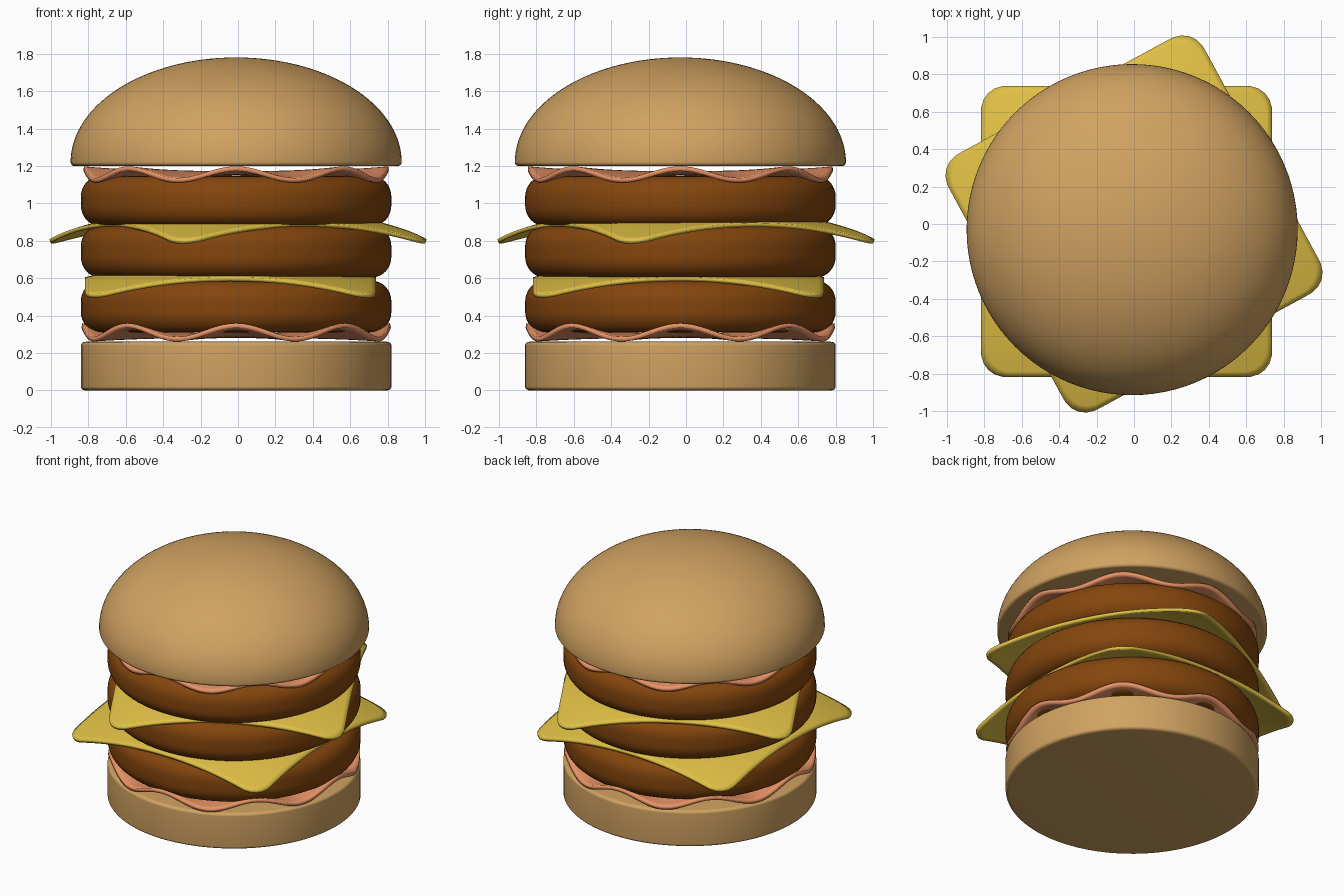
import bpy, bmesh, math

if "Cube" in bpy.data.objects:
    bpy.data.objects.remove(bpy.data.objects["Cube"])

CX, CY = -0.01, -0.03   # shared axis of the round layers


def material(name, rgb):
    m = bpy.data.materials.new(name)
    m.diffuse_color = (*rgb, 1)
    m.use_nodes = True
    m.node_tree.nodes["Principled BSDF"].inputs["Base Color"].default_value = m.diffuse_color
    return m


BUN = material("bread", (0.63, 0.36, 0.12))
MEAT = material("meat", (0.23, 0.06, 0.004))
CHEESE = material("cheese", (0.75, 0.53, 0.06))
BACON = material("bacon", (0.8, 0.29, 0.13))


def finish(name, bm, mat, loc, thickness=0):
    bmesh.ops.recalc_face_normals(bm, faces=bm.faces)
    me = bpy.data.meshes.new(name)
    bm.to_mesh(me)
    bm.free()
    ob = bpy.data.objects.new(name, me)
    bpy.context.collection.objects.link(ob)
    me.materials.append(mat)
    ob.location = loc
    if thickness:
        mod = ob.modifiers.new("thickness", 'SOLIDIFY')
        mod.thickness, mod.offset = thickness, 0
    bpy.ops.object.select_all(action='DESELECT')
    ob.select_set(True)
    bpy.context.view_layer.objects.active = ob
    bpy.ops.object.shade_smooth_by_angle(angle=math.radians(40))
    return ob


def rings(point, n_rings, n_seg, close_top):
    """Closed fan of rings: point(i, angle) gives the vertex on ring i."""
    bm = bmesh.new()
    rows = [[bm.verts.new(point(i, 2 * math.pi * k / n_seg)) for k in range(n_seg)]
            for i in range(n_rings)]
    for a, b in zip(rows, rows[1:]):
        for k in range(n_seg):
            j = (k + 1) % n_seg
            bm.faces.new((a[k], a[j], b[j], b[k]))
    bm.faces.new(rows[0])
    if close_top:
        bm.faces.new(rows[-1])
    return bm


def lathe(name, profile, mat, z):
    def point(i, a):
        r, h = profile[i]
        return r * math.cos(a), r * math.sin(a), h
    return finish(name, rings(point, len(profile), 96, True), mat, (CX, CY, z))


def arc(r0, z0, rad_r, rad_z, a0, a1, n):
    return [(r0 + rad_r * math.cos(math.radians(a0 + (a1 - a0) * i / n)),
             z0 + rad_z * math.sin(math.radians(a0 + (a1 - a0) * i / n)))
            for i in range(n + 1)]


def puck(name, radius, height, bev_r, bev_z, mat, z):
    prof = (arc(radius - bev_r, bev_z, bev_r, bev_z, -90, 0, 8)
            + arc(radius - bev_r, height - bev_z, bev_r, bev_z, 0, 90, 8))
    lathe(name, prof, mat, z)


def sheet(name, outline, height, mat, loc, thickness, n=28):
    def point(i, a):
        t = (i + 0.5) / (n - 0.5)
        r = outline(a) * t
        return r * math.cos(a), r * math.sin(a), height(r, a)
    return finish(name, rings(point, n, 160, False), mat, loc, thickness)


# Buns
puck("bottom_bun", 0.83, 0.26, 0.025, 0.02, BUN, 0)
lathe("top_bun", arc(0.865, 0.02, 0.02, 0.02, -90, -10, 5)
      + arc(0, 0.02, 0.885, 0.56, 0, 89.5, 40), BUN, 1.2)

# Patties
for i, (z, h) in enumerate([(0.31, 0.275), (0.605, 0.275), (0.88, 0.265)]):
    puck(f"patty_{i + 1}", 0.83, h, 0.1, 0.11, MEAT, z)


# Cheese slices: rounded squares with drooping corners
def rounded_square(a, half=0.775, rad=0.13):
    c, s = abs(math.cos(a)), abs(math.sin(a))
    k = half - rad
    r = half / max(c, s)
    if r * min(c, s) > k:
        b = k * (c + s)
        r = b + math.sqrt(b * b - 2 * k * k + rad * rad)
    return r


def droop(r, a):
    return -0.105 * (max(0, r - 0.7) / 0.34) ** 1.25


sheet("lower_cheese", rounded_square, droop, CHEESE, (-0.04, -0.04, 0.61), 0.022)
upper = sheet("upper_cheese", rounded_square, droop, CHEESE, (0, 0, 0.9), 0.022)
upper.rotation_euler.z = math.radians(28.5)


# Bacon: discs whose rims ripple eight times
def ripple(lift, amp):
    return lambda r, a: (r / 0.82) ** 3 * (lift + amp * math.cos(8 * a))


sheet("lower_bacon", lambda a: 0.825, ripple(0.018, 0.036), BACON, (CX, CY, 0.292), 0.025)
sheet("upper_bacon", lambda a: 0.815, ripple(-0.006, 0.032), BACON, (CX, CY, 1.16), 0.025)
